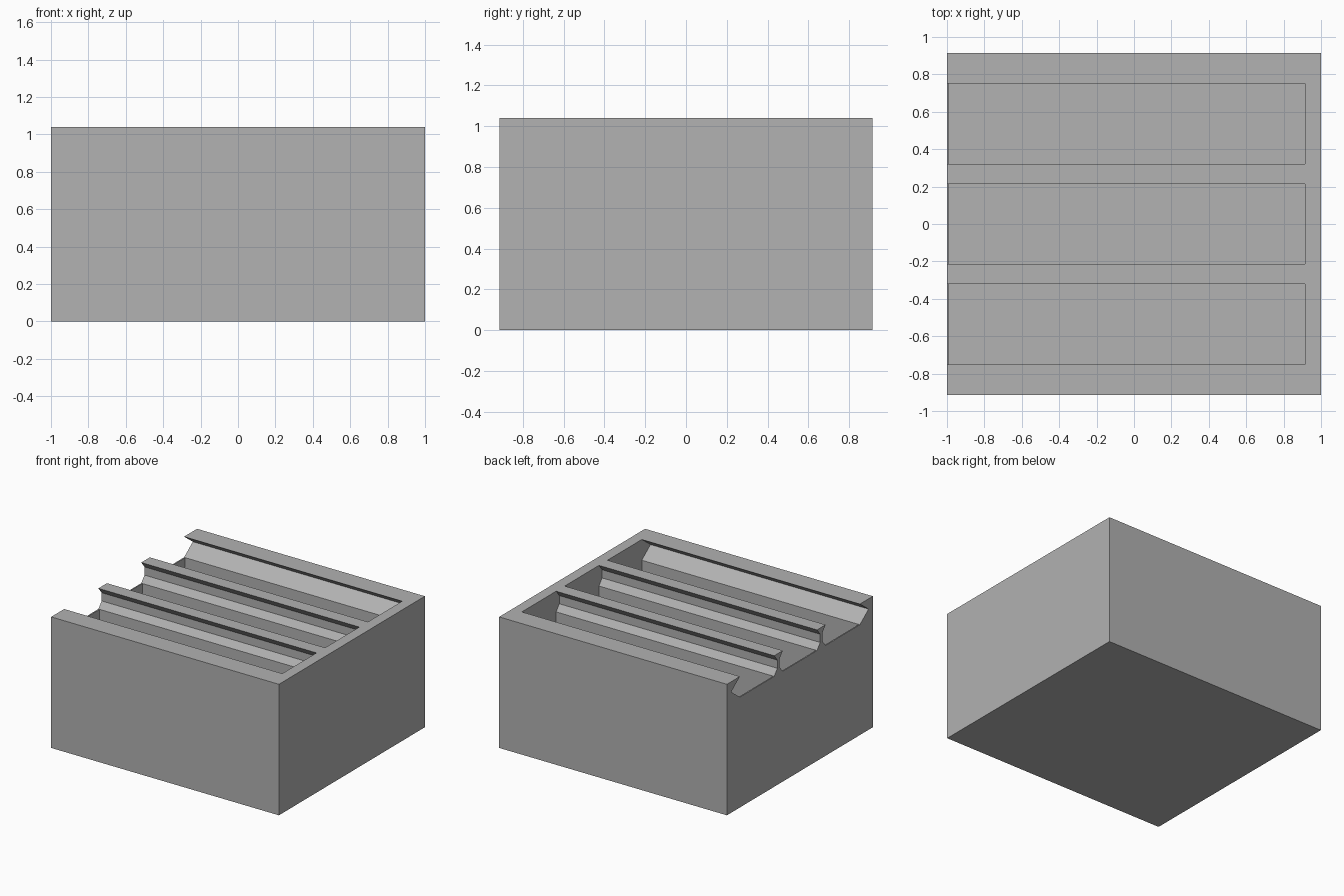
import bpy
import bmesh

cube = bpy.data.objects.get("Cube")
if cube:
    bpy.data.objects.remove(cube, do_unlink=True)

HALF_X, HALF_Y, TOP = 1.0, 0.915, 1.04
END_X = 0.915          # inner face of the closed end
FLOOR = 0.085
GROOVE = 0.164         # depth of the sliding lid grooves
SLOT = 0.215           # half width of a compartment
PITCH = 0.537

gray = bpy.data.materials.new("plain gray")
gray.use_nodes = True
gray.diffuse_color = (0.445, 0.445, 0.445, 1)
gray.node_tree.nodes["Principled BSDF"].inputs["Base Color"].default_value = gray.diffuse_color


def prism(name, outline, x0, x1):
    """Extrude a (y, z) outline along x."""
    bm = bmesh.new()
    face = bm.faces.new([bm.verts.new((x0, y, z)) for y, z in outline])
    new = bmesh.ops.extrude_face_region(bm, geom=[face])["geom"]
    verts = [v for v in new if isinstance(v, bmesh.types.BMVert)]
    bmesh.ops.translate(bm, verts=verts, vec=(x1 - x0, 0, 0))
    bmesh.ops.recalc_face_normals(bm, faces=bm.faces)
    mesh = bpy.data.meshes.new(name)
    bm.to_mesh(mesh)
    bm.free()
    mesh.materials.append(gray)
    obj = bpy.data.objects.new(name, mesh)
    bpy.context.collection.objects.link(obj)
    return obj


def rectangle(y0, y1, z0, z1):
    return [(y0, z0), (y1, z0), (y1, z1), (y0, z1)]


def groove_side(center, side, outer):
    """Undercut wall from the groove bottom up to the rim."""
    bulge = [(0.11, 0.082)] if outer else [(0.04, 0.115), (0.04, 0.05)]
    steps = [(0, GROOVE)] + bulge + [(0, 0), (0, -0.1)]
    return [(center + side * (SLOT + out), TOP - depth) for out, depth in steps]


def cut(body, cutter):
    mod = body.modifiers.new(cutter.name, "BOOLEAN")
    mod.operation = "DIFFERENCE"
    mod.solver = "EXACT"
    mod.object = cutter
    cutter.hide_render = True
    bpy.context.view_layer.objects.active = body
    bpy.ops.object.modifier_apply(modifier=mod.name)
    bpy.data.objects.remove(cutter, do_unlink=True)


# Solid box
box = prism("compartment_box", rectangle(-HALF_Y, HALF_Y, 0, TOP), -HALF_X, HALF_X)

# Lid grooves open at one end, with a deep compartment under each
for row in (-1, 0, 1):
    center = row * PITCH
    right = groove_side(center, 1, row == 1)
    left = groove_side(center, -1, row == -1)
    cut(box, prism("groove_cutter", right + left[::-1], -HALF_X - 0.1, END_X))
    well = rectangle(center - SLOT, center + SLOT, FLOOR, TOP - GROOVE + 0.05)
    cut(box, prism("compartment_cutter", well, -HALF_X + 0.01, END_X))
